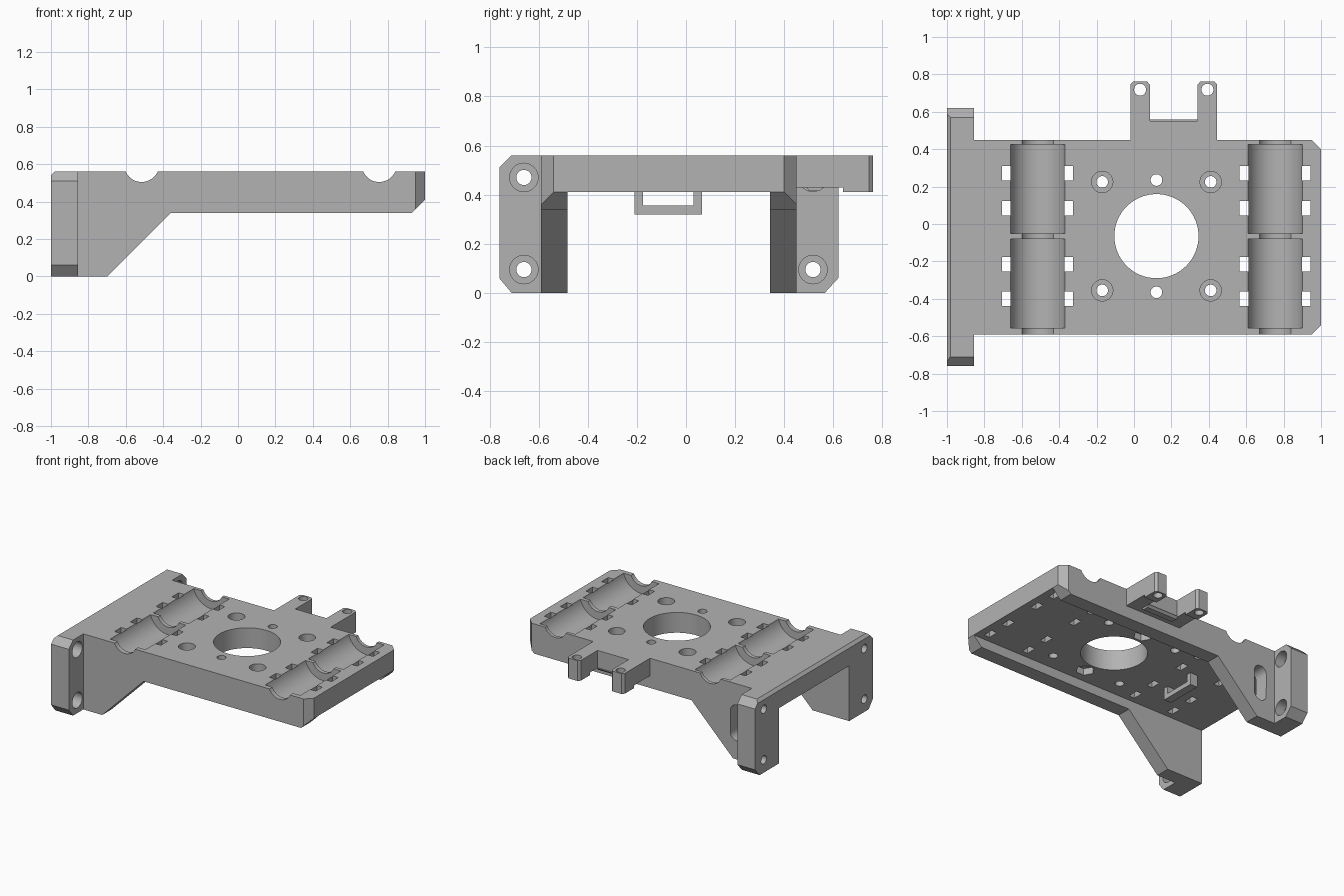
import bpy, bmesh, math

if "Cube" in bpy.data.objects:
    bpy.data.objects.remove(bpy.data.objects["Cube"], do_unlink=True)

grey = bpy.data.materials.new("plain_grey")
grey.use_nodes = True
grey.diffuse_color = (0.45, 0.45, 0.45, 1)
grey.node_tree.nodes["Principled BSDF"].inputs["Base Color"].default_value = (0.45, 0.45, 0.45, 1)

# Which way a 2D profile point plus depth maps into space
MAP = {
    "x": lambda u, v, w: (w, u, v),
    "y": lambda u, v, w: (u, w, v),
    "z": lambda u, v, w: (u, v, w),
}


def prism(name, axis, pts, lo, hi):
    """Extrude a closed profile along one axis."""
    bm = bmesh.new()
    ends = [[bm.verts.new(MAP[axis](u, v, w)) for u, v in pts] for w in (lo, hi)]
    bm.faces.new(ends[0])
    bm.faces.new(ends[1])
    for i in range(len(pts)):
        j = (i + 1) % len(pts)
        bm.faces.new((ends[0][i], ends[0][j], ends[1][j], ends[1][i]))
    bmesh.ops.recalc_face_normals(bm, faces=bm.faces)
    mesh = bpy.data.meshes.new(name)
    bm.to_mesh(mesh)
    bm.free()
    mesh.materials.append(grey)
    obj = bpy.data.objects.new(name, mesh)
    bpy.context.collection.objects.link(obj)
    return obj


def disc(u, v, r, n=32):
    return [(u + r * math.cos(2 * math.pi * i / n), v + r * math.sin(2 * math.pi * i / n)) for i in range(n)]


def rect(u0, u1, v0, v1):
    return [(u0, v0), (u1, v0), (u1, v1), (u0, v1)]


TOP, DECK, RIM = 0.56, 0.41, 0.34
FRONT, BACK = -0.59, 0.45
WALL = 0.108
FLANGE = -0.855

# Deck plate with clipped far corners
body = prism("carriage_body", "z", [(-0.9, FRONT), (0.95, FRONT), (1, -0.54), (1, 0.4),
                                    (0.95, BACK), (-0.9, BACK)], DECK, TOP)
helpers = []


def combine(operation, *shape):
    tool = prism("helper", *shape)
    tool.hide_render = True
    mod = body.modifiers.new(operation.lower(), "BOOLEAN")
    mod.operation = operation
    mod.solver = "EXACT"
    mod.object = tool
    helpers.append(tool)


def add(*shape):
    combine("UNION", *shape)


def cut(*shape):
    combine("DIFFERENCE", *shape)


# Side walls with sloping legs
side = [(-0.9, 0), (-0.70, 0), (-0.36, RIM), (0.93, RIM), (1, DECK), (1, 0.5), (-0.9, 0.5)]
add("y", side, FRONT, FRONT + WALL)
add("y", side, BACK - WALL, BACK)
cut("z", [(0.9, FRONT - 0.05), (1.1, FRONT - 0.05), (1.1, FRONT + 0.15)], 0.3, 0.6)
cut("z", [(0.9, BACK + 0.05), (1.1, BACK + 0.05), (1.1, BACK - 0.15)], 0.3, 0.6)

# Mounting flange across the end
add("x", [(-0.71, TOP), (-0.76, 0.51), (-0.76, 0.06), (-0.71, 0), (FRONT + WALL, 0),
          (FRONT + WALL, DECK), (BACK - WALL, DECK), (BACK - WALL, 0), (0.565, 0),
          (0.62, 0.06), (0.62, 0.51), (0.57, TOP)], -1, FLANGE)
cut("y", [(-1.05, 0.49), (-0.93, 0.61), (-1.05, 0.61)], -0.9, 0.8)

# Rear fork with thicker tips
left, right, inner = -0.02, 0.445, 0.105
add("z", rect(left, right, 0.4, 0.55), 0.43, TOP)
for x0 in (left, right - inner):
    x1 = x0 + inner
    add("z", rect(x0, x1, 0.5, 0.7), 0.43, TOP)
    add("z", [(x0, 0.64), (x1, 0.64), (x1, 0.745), (x1 - 0.015, 0.762),
              (x0 + 0.015, 0.762), (x0, 0.745)], DECK, TOP)
    cut("z", disc((x0 + x1) / 2, 0.718, 0.032), 0.3, 0.7)

# Bearing troughs, rod grooves and tie slots
for x in (-0.515, 0.755):
    cut("y", disc(x, 0.598, 0.093, 48), -0.8, 0.7)
    for y0, y1 in ((-0.555, -0.08), (-0.05, 0.425)):
        cut("y", disc(x, 0.598, 0.15, 64), y0, y1)
    for y in (-0.4, -0.215, 0.085, 0.272):
        for s in (-1, 1):
            a, b = sorted((x + s * 0.144, x + s * 0.19))
            cut("z", rect(a, b, y - 0.039, y + 0.039), 0.3, 0.7)

# Central opening, counterbored screw holes and nut pockets
cx, cy = 0.12, -0.065
cut("z", disc(cx, cy, 0.225, 64), 0.3, 0.7)
for sy in (-1, 1):
    cut("z", disc(cx, cy + sy * 0.3, 0.031), 0.3, 0.7)
    cut("z", disc(cx, cy + sy * 0.3, 0.065, 6), 0.3, 0.46)
    for sx in (-1, 1):
        x, y = cx + sx * 0.29, cy + sy * 0.29
        cut("z", disc(x, y, 0.031), 0.3, 0.7)
        cut("z", disc(x, y, 0.057), 0.5, 0.7)

# Counterbored flange holes
for y in (-0.66, 0.517):
    for z in (0.095, 0.47):
        cut("x", disc(y, z, 0.031), -1.1, -0.7)
        cut("x", disc(y, z, 0.058), -0.93, -0.7)

# Upright slot through the rear leg
slot = [(u, v + (0.08 if v > 0.27 else -0.08)) for u, v in disc(-0.73, 0.27, 0.052, 30)]
cut("y", slot, 0.3, 0.5)

# Bake the cuts and drop the helpers
graph = bpy.context.evaluated_depsgraph_get()
baked = bpy.data.meshes.new_from_object(body.evaluated_get(graph))
body.modifiers.clear()
body.data = baked
baked.materials.clear()
baked.materials.append(grey)
for poly in baked.polygons:
    poly.material_index = 0
for tool in helpers:
    bpy.data.objects.remove(tool, do_unlink=True)

# Belt loop under the deck
prism("belt_loop", "x", [(-0.21, 0.415), (-0.21, 0.32), (0.065, 0.32), (0.065, 0.415),
                         (0.03, 0.415), (0.03, 0.355), (-0.175, 0.355), (-0.175, 0.415)], -0.50, -0.44)
# Small rib under the fork
prism("fork_rib", "x", [(0.49, 0.432), (0.5, 0.415), (0.545, 0.415), (0.56, 0.432)], 0.085, 0.34)

bpy.ops.object.select_all(action="DESELECT")
body.select_set(True)
bpy.context.view_layer.objects.active = body
bpy.ops.object.shade_smooth_by_angle(angle=math.radians(30))
